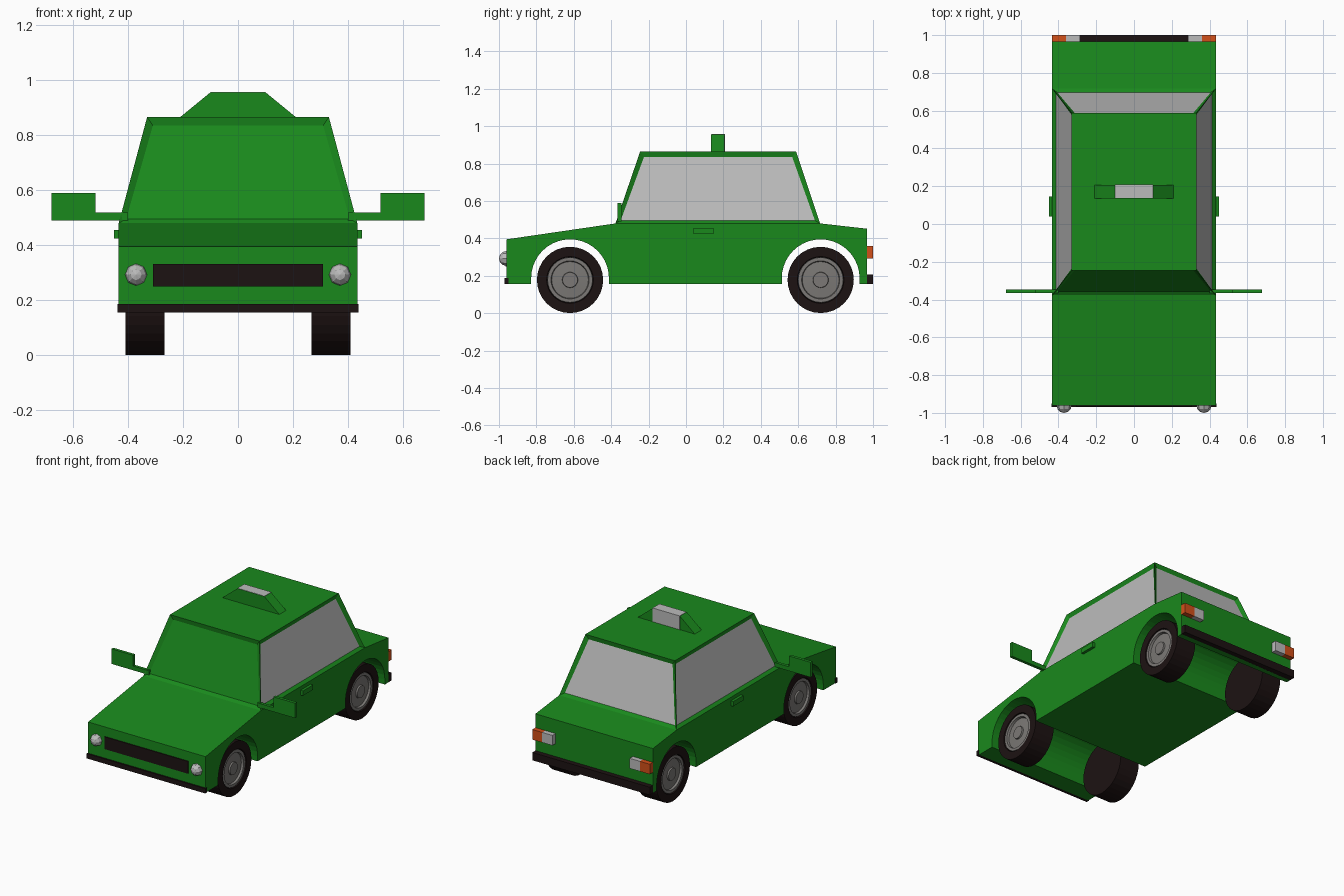
import bpy, bmesh
from math import sin, cos, pi
from mathutils import Matrix

if "Cube" in bpy.data.objects:
    bpy.data.objects.remove(bpy.data.objects["Cube"])


def material(name, rgb):
    m = bpy.data.materials.new(name)
    m.diffuse_color = (*rgb, 1)
    m.use_nodes = True
    m.node_tree.nodes["Principled BSDF"].inputs["Base Color"].default_value = m.diffuse_color
    return m


GREEN = material("green paint", (0.01, 0.25, 0.012))
BLACK = material("black rubber", (0.012, 0.006, 0.006))
ORANGE = material("orange lens", (0.65, 0.08, 0.01))
GLASS = material("grey glass", (0.5, 0.5, 0.5))
RIM = material("rim metal", (0.2, 0.19, 0.18))


def finish(name, bm, *mats):
    bmesh.ops.recalc_face_normals(bm, faces=bm.faces)
    me = bpy.data.meshes.new(name)
    bm.to_mesh(me)
    bm.free()
    for m in mats:
        if m:
            me.materials.append(m)
    ob = bpy.data.objects.new(name, me)
    bpy.context.collection.objects.link(ob)
    return ob


def prism(points, offset):
    """Extrude a polygon of 3D points along an offset vector."""
    bm = bmesh.new()
    face = bm.faces.new([bm.verts.new(p) for p in points])
    bm.faces.ensure_lookup_table()
    ret = bmesh.ops.extrude_face_region(bm, geom=[face], use_keep_orig=True)
    verts = [v for v in ret["geom"] if isinstance(v, bmesh.types.BMVert)]
    bmesh.ops.translate(bm, verts=verts, vec=offset)
    bmesh.ops.recalc_face_normals(bm, faces=bm.faces)
    return bm


def box(name, x, y, z, mat):
    pts = [(x[0], y[0], z[0]), (x[1], y[0], z[0]), (x[1], y[0], z[1]), (x[0], y[0], z[1])]
    return finish(name, prism(pts, (0, y[1] - y[0], 0)), mat)


def lathe(name, profile, y, z, side, mat, n=32):
    """Revolve (radius, x) points around an axle parallel to x."""
    bm = bmesh.new()
    rings = []
    for r, x in profile:
        k = n if r > 0 else 1
        rings.append([bm.verts.new((side * x, y + r * cos(2 * pi * i / n),
                                    z + r * sin(2 * pi * i / n))) for i in range(k)])
    for a, b in zip(rings, rings[1:]):
        for i in range(n):
            q = [a[i % len(a)], a[(i + 1) % len(a)], b[(i + 1) % len(b)], b[i % len(b)]]
            bm.faces.new(list(dict.fromkeys(q)))
    return finish(name, bm, mat)


AXLES = {"front": -0.62, "rear": 0.72}
W, BOTTOM, BELT, ROOF = 0.433, 0.155, 0.48, 0.865


# Body side profile with wheel arches
def arch(yc, r=0.208, zc=0.187, n=20):
    arc = [(yc - r * cos(pi * i / n), zc + r * sin(pi * i / n)) for i in range(n + 1)]
    return [(yc - r, BOTTOM)] + arc + [(yc + r, BOTTOM)]


profile = [(-0.96, BOTTOM)] + arch(AXLES["front"]) + arch(AXLES["rear"]) + [
    (0.967, BOTTOM), (0.967, 0.452), (0.717, BELT), (-0.377, BELT), (-0.96, 0.395)]
bm = prism([(-W, y, z) for y, z in profile], (2 * W, 0, 0))

# Cabin raised from the belt line, with recessed windows
deck = next(f for f in bm.faces if all(abs(v.co.z - BELT) < 1e-4 for v in f.verts))
roof = bmesh.ops.extrude_discrete_faces(bm, faces=[deck])["faces"][0]
for v in roof.verts:
    v.co = (0.33 if v.co.x > 0 else -0.33, 0.588 if v.co.y > 0 else -0.245, ROOF)
bm.normal_update()
windows = [f for e in roof.edges for f in e.link_faces if f is not roof]
bmesh.ops.inset_individual(bm, faces=windows, thickness=0.034, depth=-0.015)
for f in windows:
    f.normal_update()
    if f.normal.y > -0.5:
        f.material_index = 1
finish("car_body", bm, GREEN, GLASS)

# Roof sign with its lamp
finish("roof_sign", prism([(-0.21, 0.135, ROOF), (0.21, 0.135, ROOF), (0.1, 0.135, 0.955),
                           (-0.1, 0.135, 0.955)], (0, 0.072, 0)), GREEN)
box("roof_sign_lamp", (-0.1, 0.1), (0.137, 0.209), (ROOF, 0.957), GLASS)

# Bumpers and grille
box("front_bumper", (-0.438, 0.438), (-0.97, -0.95), (BOTTOM, 0.187), BLACK)
box("rear_bumper", (-W, W), (0.96, 1.0), (BOTTOM, 0.207), BLACK)
box("grille", (-0.308, 0.308), (-0.966, -0.95), (0.25, 0.332), BLACK)

for side, label in ((1, "right"), (-1, "left")):
    def span(a, b):
        return sorted((side * a, side * b))

    # Tail lights
    box(f"{label}_indicator", span(0.36, W), (0.96, 1.0), (0.293, 0.36), ORANGE)
    box(f"{label}_reversing_light", span(0.285, 0.36), (0.96, 1.0), (0.293, 0.36), GLASS)

    # Door handle
    box(f"{label}_door_handle", span(0.425, 0.451), (0.04, 0.146), (0.424, 0.456), GREEN)

    # Mirror on its arm
    outline = [(0.4, 0.49), (0.677, 0.49), (0.677, 0.59), (0.518, 0.59), (0.518, 0.518), (0.4, 0.518)]
    finish(f"{label}_mirror", prism([(side * x, -0.366, z) for x, z in outline], (0, 0.02, 0)), GREEN)

    # Headlight
    bm = bmesh.new()
    bmesh.ops.create_uvsphere(bm, u_segments=8, v_segments=6, radius=0.04,
                              matrix=Matrix.Translation((side * 0.37, -0.96, 0.293))
                              @ Matrix.Rotation(pi / 2, 4, "X"))
    finish(f"{label}_headlight", bm, GLASS)

    # Wheels
    for axle, y in AXLES.items():
        lathe(f"{axle}_{label}_tyre", [(0, 0.267), (0.177, 0.267), (0.177, 0.409), (0.125, 0.409),
                                       (0.12, 0.385)], y, 0.178, side, BLACK)
        lathe(f"{axle}_{label}_rim", [(0.122, 0.39), (0.12, 0.404), (0.102, 0.404), (0.098, 0.39),
                                      (0.042, 0.394), (0.04, 0.404), (0, 0.404)], y, 0.178, side, RIM)
